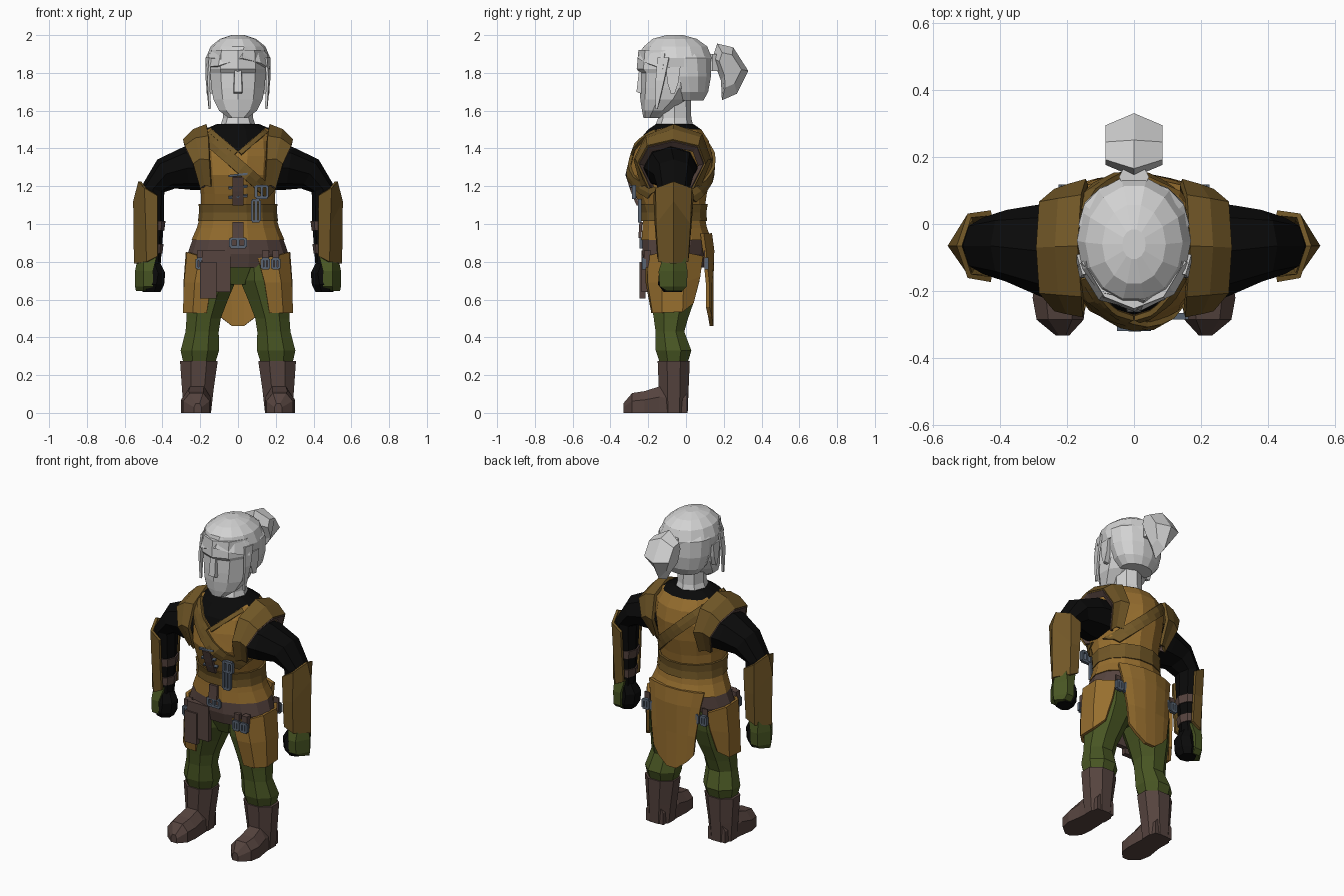
import bpy, bmesh
from math import cos, sin, pi
from mathutils import Vector
from mathutils.bvhtree import BVHTree


def material(name, rgb):
    m = bpy.data.materials.new(name)
    m.diffuse_color = (*rgb, 1)
    return m


TAN = material("tan leather", (0.31, 0.158, 0.028))
OCHRE = material("dark tan leather", (0.165, 0.095, 0.02))
UMBER = material("umber leather", (0.092, 0.057, 0.049))
GREEN = material("green cloth", (0.066, 0.094, 0.017))
BLACK = material("black cloth", (0.003, 0.003, 0.003))
GREY = material("pale grey", (0.65, 0.65, 0.65))
METAL = material("blue steel", (0.10, 0.13, 0.175))


def build(name, rings, mat, mirror=False, closed=True, thick=0):
    """Skin a list of equal-length rings; closed tubes get caps, open sheets get thickness."""
    bm = bmesh.new()
    for s in ((1, -1) if mirror else (1,)):
        vs = [[bm.verts.new((x * s, y, z)) for x, y, z in r] for r in rings]
        n = len(rings[0])
        for a, b in zip(vs, vs[1:]):
            for i in range(n if closed else n - 1):
                j = (i + 1) % n
                bm.faces.new((a[i], a[j], b[j], b[i]))
        if closed:
            bm.faces.new(vs[0])
            bm.faces.new(vs[-1])
    bmesh.ops.recalc_face_normals(bm, faces=bm.faces)
    me = bpy.data.meshes.new(name)
    bm.to_mesh(me)
    bm.free()
    me.materials.append(mat)
    ob = bpy.data.objects.new(name, me)
    bpy.context.collection.objects.link(ob)
    if thick:
        mod = ob.modifiers.new("thickness", 'SOLIDIFY')
        mod.thickness = thick
        mod.offset = 0
    return ob


def loft(name, rows, mat, n=10, mirror=False, turn=0.0):
    """Rows of z, centre x, centre y, half width, half depth."""
    rings = [[(cx + rx * cos(2 * pi * (i + turn) / n), cy + ry * sin(2 * pi * (i + turn) / n), z)
              for i in range(n)] for z, cx, cy, rx, ry in rows]
    return build(name, rings, mat, mirror)


def limb(name, rows, mat, n=8, mirror=True):
    """Rows of x, y, z, half depth, half thickness along a path in the xz plane."""
    rings = []
    for k, (x, y, z, ry, rt) in enumerate(rows):
        a, b = rows[max(k - 1, 0)], rows[min(k + 1, len(rows) - 1)]
        t = Vector((b[0] - a[0], 0, b[2] - a[2])).normalized()
        v = t.cross(Vector((0, 1, 0)))
        rings.append([Vector((x, y, z)) + Vector((0, ry, 0)) * cos(2 * pi * i / n) + v * rt * sin(2 * pi * i / n)
                      for i in range(n)])
    return build(name, rings, mat, mirror)


def block(name, lo, hi, mat, mirror=False):
    (a, b, c), (d, e, f) = lo, hi
    return build(name, [[(a, b, z), (d, b, z), (d, e, z), (a, e, z)] for z in (c, f)], mat, mirror)


def buckle(name, x, y, z, w, h, mirror=False, t=0.007):
    """Square metal frame with a tongue, facing front or back."""
    for k, (dx, dz, hw, hh) in enumerate(((-w, 0, t, h), (w, 0, t, h), (0, h, w, t), (0, -h, w, t), (0, 0, t, h))):
        block(f"{name}_bar_{k}", (x + dx - hw, y - 0.01, z + dz - hh), (x + dx + hw, y + 0.01, z + dz + hh),
              METAL, mirror)


# Vest, with the shirt opening cut in as a V at the neck
vest = loft("vest", [(0.915, 0, -0.05, 0.246, 0.19), (0.98, 0, -0.06, 0.218, 0.175), (1.06, 0, -0.065, 0.195, 0.165),
                     (1.16, 0, -0.08, 0.197, 0.195), (1.26, 0, -0.085, 0.212, 0.223), (1.36, 0, -0.07, 0.222, 0.215),
                     (1.44, 0, -0.065, 0.215, 0.19), (1.50, 0, -0.06, 0.18, 0.145), (1.53, 0, -0.06, 0.11, 0.1)], TAN, 14)
vest.data.materials.append(BLACK)
bm = bmesh.new()
bm.from_mesh(vest.data)
for s in (1, -1):
    bmesh.ops.bisect_plane(bm, geom=bm.verts[:] + bm.edges[:] + bm.faces[:], plane_co=(0, 0, 1.385),
                           plane_no=(-0.85 * s, 0, 1))
for f in bm.faces:
    c = f.calc_center_median()
    if (c.y < -0.06 and c.z > 1.385 + 0.85 * abs(c.x)) or c.z > 1.505:
        f.material_index = 1
tree = BVHTree.FromBMesh(bm)
bm.to_mesh(vest.data)
bm.free()


def on_vest(x, z, side=-1, lift=0.01):
    hit = tree.ray_cast(Vector((x, side, z)), Vector((0, -side, 0)))[0]
    return Vector((x, (hit.y if hit else -0.06) + side * lift, z))


def strap(name, p, q, half, mat, side=-1, steps=9):
    """Flat strap laid on the vest surface between two x,z points."""
    p, q = Vector(p), Vector(q)
    d = (q - p).normalized()
    off = Vector((-d.y, d.x)) * half
    rings = []
    for k in range(steps + 1):
        c = p.lerp(q, k / steps)
        rings.append([on_vest(*(c + off * s), side) for s in (-1, 0, 1)])
    build(name, rings, mat, closed=False, thick=0.016)


strap("chest_strap", (-0.17, 1.46), (0.17, 1.16), 0.032, OCHRE)
strap("back_strap", (-0.17, 1.46), (0.17, 1.14), 0.032, OCHRE, 1)
strap("front_lacing", (0, 1.25), (0, 1.10), 0.028, UMBER, steps=4)
strap("front_tab", (0, 1.01), (0, 0.925), 0.028, UMBER, steps=3)
for s in (1, -1):
    strap("neckline_trim", (0.01 * s, 1.375), (0.145 * s, 1.49), 0.012, OCHRE)
for z in (1.14, 1.19, 1.255):
    strap("lace", (-0.05, z), (0.05, z + 0.01), 0.005, METAL, steps=2)
loft("waist_belt", [(1.015, 0, -0.064, 0.212, 0.18), (1.06, 0, -0.066, 0.207, 0.178),
                    (1.105, 0, -0.07, 0.208, 0.19)], OCHRE, 14)
buckle("belt_buckle", 0.095, -0.245, 1.07, 0.02, 0.055)
buckle("strap_buckle", 0.125, -0.275, 1.17, 0.03, 0.03)

# Shoulder bands arching over the armholes, with lining
arch = [(0.198, -0.19, 1.19), (0.235, -0.25, 1.32), (0.277, -0.2, 1.41), (0.285, -0.07, 1.44),
        (0.277, 0.06, 1.41), (0.235, 0.095, 1.32), (0.198, 0.03, 1.19)]
crown = [(0.14, -0.23, 1.2), (0.15, -0.268, 1.34), (0.155, -0.21, 1.46), (0.165, -0.065, 1.52),
         (0.155, 0.08, 1.47), (0.14, 0.125, 1.34), (0.14, 0.07, 1.2)]
mid = [((a[0] + b[0]) / 2 + 0.006, (a[1] + b[1]) / 2, (a[2] + b[2]) / 2 + 0.014) for a, b in zip(arch, crown)]
lining = [(x - 0.025, -0.08 + (y + 0.08) * 0.84, 1.25 + (z - 1.25) * 0.85) for x, y, z in arch]
build("shoulder_band", [crown, mid, arch], OCHRE, True, False, 0.02)
build("armhole_lining", [arch, lining], UMBER, True, False, 0.012)

# Sleeves, forearms and their straps
limb("sleeve", [(0.15, -0.085, 1.30, 0.15, 0.12), (0.27, -0.08, 1.295, 0.14, 0.115), (0.38, -0.065, 1.265, 0.107, 0.09),
                (0.45, -0.065, 1.185, 0.084, 0.062), (0.453, -0.065, 1.0, 0.068, 0.06),
                (0.455, -0.065, 0.78, 0.052, 0.045)], BLACK)
for z, r in ((0.99, 0.066), (0.87, 0.056)):
    loft("forearm_strap", [(z - 0.025, 0.45, -0.065, r - 0.006, r + 0.008), (z + 0.025, 0.45, -0.065, r, r + 0.012)],
         UMBER, 8, True)

# Bracers: pointed plates around the outer forearm
columns = [[(0.425, -0.145, 0.83), (0.425, -0.158, 1.0), (0.425, -0.165, 1.15)],
           [(0.48, -0.14, 0.8), (0.485, -0.152, 1.0), (0.49, -0.155, 1.19)],
           [(0.543, -0.065, 0.79), (0.547, -0.065, 1.12), (0.52, -0.065, 1.225)],
           [(0.48, 0.005, 0.8), (0.485, 0.017, 1.0), (0.49, 0.025, 1.19)],
           [(0.425, 0.008, 0.83), (0.425, 0.022, 1.0), (0.425, 0.033, 1.15)]]
build("bracer", columns, OCHRE, True, False, 0.016)

# Hands: green glove back and dark fist
build("glove", [[(a, y0, z), (0.5, y0, z), (b, -0.065, z), (0.5, y1, z), (a, y1, z)]
                for z, a, b, y0, y1 in ((0.645, 0.455, 0.54, -0.10, -0.02), (0.67, 0.45, 0.545, -0.14, 0.005),
                                        (0.75, 0.45, 0.545, -0.145, 0.008), (0.83, 0.43, 0.53, -0.12, -0.005))],
      GREEN, True)
loft("fist", [(0.64, 0.455, -0.07, 0.05, 0.05), (0.68, 0.445, -0.075, 0.06, 0.075), (0.74, 0.435, -0.075, 0.055, 0.07),
              (0.8, 0.455, -0.065, 0.045, 0.05)], BLACK, 7, True)

# Hips, trousers and thigh panels
loft("hip_wrap", [(0.77, 0, -0.06, 0.25, 0.155), (0.84, 0, -0.06, 0.268, 0.175), (0.925, 0, -0.052, 0.238, 0.183)],
     UMBER, 14)
loft("pelvis", [(0.68, 0, -0.06, 0.1, 0.09), (0.8, 0, -0.06, 0.24, 0.14)], GREEN, 10)
loft("trousers", [(0.82, 0.135, -0.06, 0.135, 0.15), (0.7, 0.142, -0.065, 0.142, 0.148), (0.6, 0.162, -0.07, 0.118, 0.125),
                  (0.5, 0.182, -0.08, 0.098, 0.098), (0.43, 0.19, -0.085, 0.095, 0.082),
                  (0.33, 0.202, -0.066, 0.11, 0.102), (0.26, 0.205, -0.065, 0.09, 0.078)], GREEN, 8, True, 0.5)
build("thigh_panel", [[(0.105, -0.205, 0.82), (0.14, -0.205, 0.69), (0.165, -0.175, 0.53)],
                      [(0.2, -0.2, 0.83), (0.225, -0.195, 0.69), (0.235, -0.17, 0.53)],
                      [(0.262, -0.13, 0.85), (0.278, -0.125, 0.69), (0.283, -0.125, 0.53)],
                      [(0.268, -0.01, 0.85), (0.28, -0.015, 0.69), (0.28, -0.02, 0.535)],
                      [(0.2, 0.085, 0.83), (0.215, 0.07, 0.72), (0.24, 0.035, 0.58)]], TAN, True, False, 0.018)
for y in (-0.215, 0.1):
    for x in (0.145, 0.2):
        block("panel_tab", (x - 0.018, y - 0.008, 0.77), (x + 0.018, y + 0.03 * (y < 0), 0.86), UMBER, True)
        buckle("panel_buckle", x, y + (0.008 if y > 0 else -0.008), 0.79, 0.018, 0.025, True)
buckle("waist_buckle", 0, -0.237, 0.9, 0.04, 0.022)

# Hanging pouch flaps at the front
block("pouch_flap", (-0.19, -0.235, 0.64), (-0.04, -0.205, 0.86), UMBER)
block("pouch_tail", (-0.2, -0.245, 0.605), (-0.115, -0.215, 0.8), UMBER)

# Back skirt hanging from the vest
build("back_skirt", [[(x * 1.1, y0, 0.95), (x, y0 + 0.012, 0.86), (x * 0.88, y1, 0.68), (x * 0.8, y1, zb)]
                     for x, y0, y1, zb in ((-0.17, 0.085, 0.115, 0.56), (-0.12, 0.108, 0.127, 0.51),
                                           (-0.04, 0.128, 0.135, 0.46), (0.04, 0.128, 0.135, 0.46),
                                           (0.12, 0.108, 0.127, 0.51), (0.17, 0.085, 0.115, 0.56))],
      TAN, closed=False, thick=0.02)

# Boots: shaft and foot
loft("boot_shaft", [(0, 0.215, -0.065, 0.078, 0.08), (0.12, 0.213, -0.065, 0.09, 0.085),
                    (0.275, 0.207, -0.065, 0.108, 0.092)], UMBER, 8, True, 0.5)
build("boot_foot", [[(cx - w, y, 0), (cx - w, y, h * 0.6), (cx - w * 0.5, y, h), (cx + w * 0.5, y, h),
                     (cx + w, y, h * 0.6), (cx + w, y, 0)]
                    for y, cx, w, h in ((0.005, 0.215, 0.06, 0.12), (-0.14, 0.217, 0.072, 0.14), (-0.22, 0.222, 0.08, 0.115),
                                        (-0.285, 0.22, 0.07, 0.105), (-0.332, 0.213, 0.02, 0.05))], UMBER, True)

# Neck and face
loft("neck", [(1.49, 0, -0.065, 0.105, 0.11), (1.56, 0, -0.06, 0.08, 0.088), (1.7, 0, -0.06, 0.08, 0.085)], GREY, 8)
loft("face", [(1.56, 0, -0.18, 0.05, 0.045), (1.6, 0, -0.15, 0.105, 0.083), (1.66, 0, -0.11, 0.137, 0.132),
              (1.72, 0, -0.085, 0.148, 0.16), (1.8, 0, -0.075, 0.155, 0.168), (1.82, 0, -0.075, 0.158, 0.186),
              (1.92, 0, -0.07, 0.15, 0.182)], GREY, 10, turn=0.5)
build("nose", [[(-w, -0.2, z), (-w * 0.7, y, z), (w * 0.7, y, z), (w, -0.2, z)]
               for z, w, y in ((1.69, 0.03, -0.24), (1.7, 0.03, -0.262), (1.82, 0.025, -0.248))], GREY)
build("ear", [[(0.13, y0, z), (0.16, y0, z), (0.168, y1, z), (0.13, y1, z)]
              for z, y0, y1 in ((1.69, -0.08, -0.06), (1.75, -0.1, -0.04), (1.83, -0.105, -0.03))], GREY, True)

# Hair: cap, nape, fringe, side locks and ponytail
loft("hair_cap", [(1.83, 0, -0.035, 0.165, 0.165), (1.88, 0, -0.05, 0.17, 0.192), (1.94, 0, -0.055, 0.145, 0.172),
                  (1.98, 0, -0.06, 0.095, 0.12), (2.0, 0, -0.06, 0.035, 0.045)], GREY, 14)
loft("hair_back", [(1.655, 0, 0.02, 0.1, 0.075), (1.7, 0, 0.02, 0.14, 0.1), (1.78, 0, 0.01, 0.163, 0.125),
                   (1.88, 0, -0.002, 0.165, 0.137), (1.94, 0, -0.035, 0.12, 0.135)], GREY, 14)
build("fringe", [[(-0.163, -0.12, 1.83), (-0.15, -0.11, 1.9)], [(-0.1, -0.222, 1.835), (-0.085, -0.2, 1.92)],
                 [(0.02, -0.252, 1.875), (0.03, -0.22, 1.935)], [(0.115, -0.205, 1.85), (0.095, -0.17, 1.935)],
                 [(0.163, -0.12, 1.82), (0.15, -0.11, 1.9)]], GREY, closed=False, thick=0.014)
build("side_lock", [[(0.148, -0.15, 1.88), (0.165, -0.09, 1.88)], [(0.156, -0.16, 1.76), (0.165, -0.115, 1.76)],
                    [(0.148, -0.16, 1.61), (0.15, -0.15, 1.61)]], GREY, True, False, 0.012)
loft("hair_tie", [(1.81, 0, 0.14, 0.045, 0.05), (1.9, 0, 0.14, 0.045, 0.05)], GREY, 6)
tail = [(0.14, 1.88), (0.165, 1.955), (0.25, 1.935), (0.33, 1.81), (0.27, 1.69), (0.19, 1.655), (0.185, 1.76)]
build("ponytail", [[(x * (0.5 if z < 1.7 else 1), 0.235 + (y - 0.235) * s, 1.83 + (z - 1.83) * s) for y, z in tail]
                   for x, s in ((-0.085, 0.62), (0, 1), (0.085, 0.62))], GREY)
